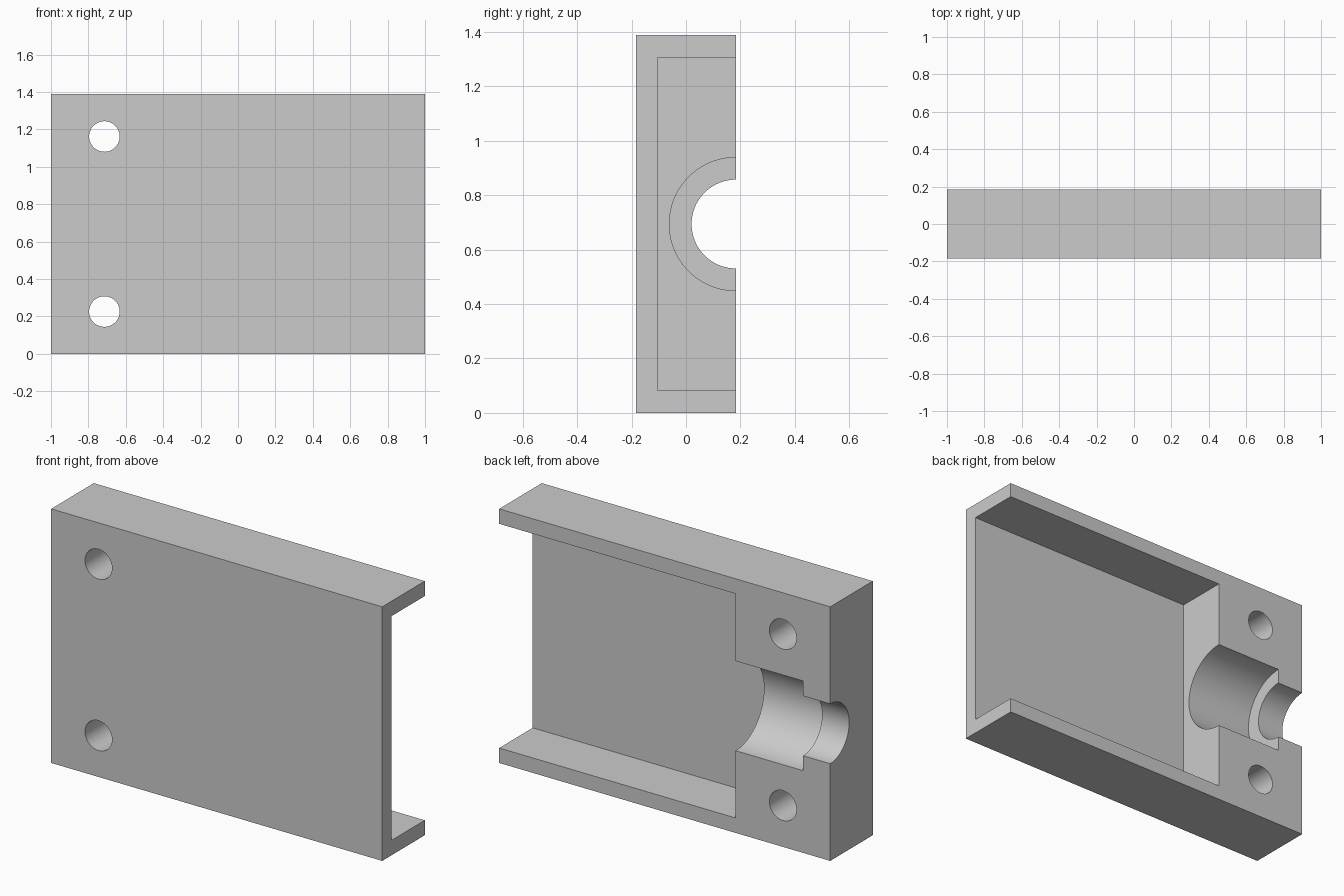
import bpy
from math import pi

if "Cube" in bpy.data.objects:
    bpy.data.objects.remove(bpy.data.objects["Cube"], do_unlink=True)

# Main dimensions
U = 2 / 24.5                      # wall thickness, the module of the part
HEIGHT, DEPTH = 17 * U, 4.5 * U
MID, BACK = HEIGHT / 2, DEPTH / 2
BLOCK_END = -1 + 7 * U            # inner face of the solid end block
FLOOR = -0.105                    # inner face of the thin front wall

grey = bpy.data.materials.new("grey")
grey.use_nodes = True
grey.diffuse_color = (0.6, 0.6, 0.6, 1)
grey.node_tree.nodes["Principled BSDF"].inputs["Base Color"].default_value = (0.6, 0.6, 0.6, 1)


def box(name, low, high):
    centre = [(a + b) / 2 for a, b in zip(low, high)]
    bpy.ops.mesh.primitive_cube_add(size=1, location=centre)
    ob = bpy.context.object
    ob.name = name
    ob.scale = [b - a for a, b in zip(low, high)]
    bpy.ops.object.transform_apply(location=True, rotation=True, scale=True)
    return ob


def rod(name, radius, length, centre, rotation):
    bpy.ops.mesh.primitive_cylinder_add(vertices=96, radius=radius, depth=length,
                                        location=centre, rotation=rotation)
    ob = bpy.context.object
    ob.name = name
    return ob


# Solid housing half
housing = box("housing_half", (-1, -BACK, 0), (1, BACK, HEIGHT))
housing.data.materials.append(grey)

# Tray, open at the back and at the left end
cutters = [box("tray_cutter", (BLOCK_END, FLOOR, U), (1.2, BACK + 0.2, HEIGHT - U))]

# Stepped half-round bore through the end block
step = -1 + 2 * U
for name, radius, start, end in (("wide_bore_cutter", 3 * U, step, BLOCK_END + U),
                                 ("narrow_bore_cutter", 2 * U, -1.1, step + U)):
    cutters.append(rod(name, radius, end - start, ((start + end) / 2, BACK, MID),
                       (0, pi / 2, 0)))

# Two bolt holes
for side in (-1, 1):
    cutters.append(rod("bolt_hole_cutter", U, 1, (-1 + 3.5 * U, 0, MID + side * 0.468),
                       (pi / 2, 0, 0)))

# Cut everything out, then drop the cutters
bpy.ops.object.select_all(action="DESELECT")
housing.select_set(True)
bpy.context.view_layer.objects.active = housing
for cutter in cutters:
    cutter.hide_render = True
    cut = housing.modifiers.new("cut", "BOOLEAN")
    cut.operation = "DIFFERENCE"
    cut.solver = "EXACT"
    cut.object = cutter
    bpy.ops.object.modifier_apply(modifier=cut.name)
    bpy.data.objects.remove(cutter, do_unlink=True)

bpy.ops.object.shade_smooth_by_angle(angle=pi / 6)
